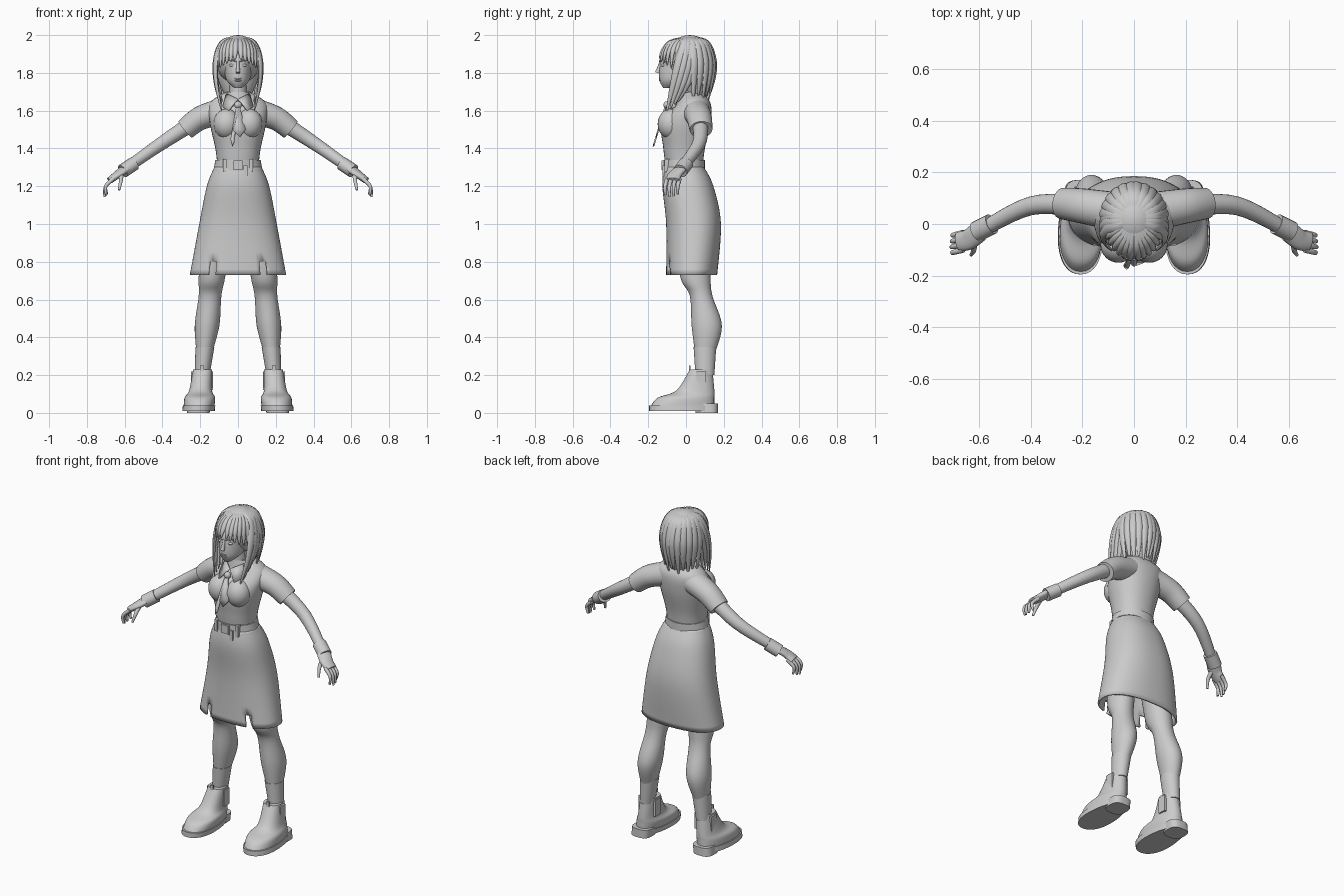
import bpy, bmesh, math
from mathutils import Vector, Matrix

cube = bpy.data.objects.get("Cube")
if cube:
    bpy.data.objects.remove(cube, do_unlink=True)

grey = bpy.data.materials.new("plain_grey")
grey.use_nodes = True
grey.diffuse_color = (.6, .6, .6, 1)
grey.node_tree.nodes["Principled BSDF"].inputs["Base Color"].default_value = grey.diffuse_color


def finish(name, bm, mirror=False, thickness=0):
    """Turn a bmesh into a smooth shaded object, optionally mirrored and thickened."""
    bmesh.ops.recalc_face_normals(bm, faces=bm.faces)
    mesh = bpy.data.meshes.new(name)
    bm.to_mesh(mesh)
    bm.free()
    mesh.materials.append(grey)
    mesh.shade_smooth()
    mesh.set_sharp_from_angle(angle=math.radians(50))
    part = bpy.data.objects.new(name, mesh)
    bpy.context.collection.objects.link(part)
    if thickness:
        shell = part.modifiers.new("Thickness", "SOLIDIFY")
        shell.thickness = thickness
        shell.offset = 0
    if mirror:
        part.modifiers.new("Mirror", "MIRROR").use_mirror_merge = False


def smooth(rows, steps=6):
    """Resample rows of numbers along a smooth curve through them."""
    padded = [rows[0], *rows, rows[-1]]
    result = []
    for before, start, end, after in zip(padded, padded[1:], padded[2:], padded[3:]):
        for step in range(steps):
            t = step / steps
            result.append([b + t * (c - a + t * (2*a - 5*b + 4*c - d + t * (3*b - a - 3*c + d))) / 2
                           for a, b, c, d in zip(before, start, end, after)])
    return result + [list(rows[-1])]


def skin(name, rings, mirror=False, caps=True, thickness=0, keep=None):
    """Join rings of points into one surface."""
    bm = bmesh.new()
    loops = [[bm.verts.new(point) for point in ring] for ring in rings]
    for low, high in zip(loops, loops[1:]):
        for i in range(len(low)):
            quad = [low[i - 1], low[i], high[i], high[i - 1]]
            if keep is None or keep(sum((v.co for v in quad), Vector()) / len(quad)):
                bm.faces.new(quad)
    if caps:
        bm.faces.new(loops[0])
        bm.faces.new(loops[-1])
    finish(name, bm, mirror, thickness)


def circle(sides):
    return [(math.cos(math.tau * i / sides), math.sin(math.tau * i / sides)) for i in range(sides)]


def loft(name, rows, sides=36, square=2, flare=0, mirror=False, **options):
    """Level rings from rows of height, centre y, half width, half depth."""
    rings = []
    for z, middle, wide, deep in smooth(rows):
        # Paired parts follow the spread stance of the legs
        centre = .21 - z / 10 if mirror else 0
        ring = []
        for corner in circle(sides):
            x, y = (math.copysign(abs(v) ** (2 / square), v) for v in corner)
            ring.append((centre + wide * x * (1 - flare * y), middle + deep * y, z))
        rings.append(ring)
    skin(name, rings, mirror=mirror, **options)


def tube(name, path, wide, thick, centre, end=1, ease=1, sides=16, mirror=True):
    """Flattened tube along a path; its flat side faces away from the centre."""
    points = [Vector(point) for point in smooth(path)]
    last = len(points) - 1
    rings = []
    for i, point in enumerate(points):
        along = (points[min(i + 1, last)] - points[max(i - 1, 0)]).normalized()
        out = point - Vector(centre)
        out = (out - along * out.dot(along)).normalized()
        side = along.cross(out)
        size = 1 + (end - 1) * (i / last) ** ease
        rings.append([point + size * (side * wide * x + out * thick * y) for x, y in circle(sides)])
    skin(name, rings, mirror=mirror)


def ball(name, place, size, mirror=False):
    bm = bmesh.new()
    bmesh.ops.create_uvsphere(bm, u_segments=24, v_segments=16, radius=1,
                              matrix=Matrix.LocRotScale(Vector(place), None, Vector(size)))
    finish(name, bm, mirror)


def box(name, place, size, mirror=False):
    bm = bmesh.new()
    bmesh.ops.create_cube(bm, size=1, matrix=Matrix.LocRotScale(Vector(place), None, Vector(size)))
    finish(name, bm, mirror)


def plate(name, points, mirror=False):
    bm = bmesh.new()
    bm.faces.new([bm.verts.new(point) for point in points])
    finish(name, bm, mirror, thickness=.008)


def outside_slit(centre):
    """False inside the two short slits at the front of the hem."""
    return centre.y > 0 or centre.z > .81 or abs(abs(centre.x) - .13) > .02


# Skirt, belt, buckle and loops
loft("skirt", [(1.3, -.01, .12, .1), (1.2, .01, .16, .13), (1, .04, .2, .14), (.73, .03, .25, .13)],
     sides=72, square=2.3, caps=False, thickness=.01, keep=outside_slit)
loft("belt", [(1.28, -.01, .13, .11), (1.34, -.01, .12, .11)])
box("belt_buckle", (0, -.12, 1.31), (.05, .02, .05))
box("belt_loop", (.07, -.1, 1.31), (.02, .03, .07), mirror=True)
box("belt_tab", (.04, -.12, 1.28), (.02, .01, .06))

# Shirt body, bust and sleeves
loft("shirt", [(1.32, -.01, .11, .1), (1.4, -.01, .12, .11), (1.54, 0, .15, .13),
               (1.64, .04, .15, .09), (1.7, .03, .06, .05)], square=2.2)
ball("bust", (.06, -.08, 1.53), (.07, .07, .08), mirror=True)
below = (0, 0, -9)
tube("sleeve", [(.08, .05, 1.6), (.2, .07, 1.56), (.28, .08, 1.5)], .075, .07, below, end=.8, sides=24)

# Arm, wristband and hand
tube("arm", [(.2, .07, 1.56), (.4, .07, 1.43), (.6, -.03, 1.29)], .045, .045, below, end=.6, sides=20)
tube("wristband", [(.55, 0, 1.32), (.61, -.03, 1.28)], .04, .037, below, sides=20)
tube("palm", [(.6, -.03, 1.29), (.64, -.06, 1.26), (.68, -.07, 1.23)], .04, .02, below, end=.9, ease=3)
for i, finger in enumerate(("index", "middle", "ring", "little")):
    y = -.1 + i / 45
    short = abs(i - 1.3) / 100
    tube(finger + "_finger", [(.66, y, 1.24), (.7, y - .01, 1.2), (.71 - short, y - .01, 1.14 + short)],
         .011, .011, (.6, y, 1.1), end=.5, ease=2)
tube("thumb", [(.62, -.06, 1.27), (.62, -.1, 1.23), (.63, -.12, 1.18)], .015, .015, (.7, 0, 1.2), end=.4)

# Leg and sock
loft("leg", [(.95, .04, .08, .09), (.72, .05, .07, .08), (.62, .08, .06, .06),
             (.46, .11, .065, .08), (.3, .1, .04, .05), (.2, .1, .04, .04)], mirror=True)
loft("sock", [(.35, .1, .05, .06), (.2, .1, .04, .05)], mirror=True)

# Boot with wide toe, sole, heel, side panels and pull tabs
loft("boot", [(.03, -.02, .08, .17), (.08, 0, .08, .15), (.12, .05, .06, .1), (.23, .08, .05, .06)],
     square=2.2, flare=.12, mirror=True)
loft("boot_sole", [(z, -.02, .085, .175) for z in (.01, .04)], square=2.2, flare=.12, mirror=True)
loft("boot_heel", [(z, .11, .06, .06) for z in (0, .05)], square=3, mirror=True)
for side, x in (("outer", .24), ("inner", .14)):
    box(side + "_boot_panel", (x, .08, .17), (.015, .05, .1), mirror=True)
box("boot_front_tab", (.19, .02, .23), (.02, .01, .04), mirror=True)
box("boot_back_tab", (.19, .13, .21), (.02, .02, .05), mirror=True)

# Neck and collar
loft("neck", [(z, .01, .045, .05) for z in (1.62, 1.78)])
loft("collar", [(1.65, .02, .08, .07), (1.7, .02, .06, .06)])
plate("collar_flap", [(0, -.08, 1.66), (.06, -.03, 1.69), (.08, -.06, 1.62), (.05, -.11, 1.6)], mirror=True)


def hang(name, outline):
    """Cloth plate that leans forward as it falls from the collar."""
    plate(name, [(x, -.11 - .3 * (1.62 - z), z) for x, z in outline])


# Tie
ball("tie_knot", (0, -.1, 1.63), (.02, .02, .02))
hang("tie_blade", [(-.01, 1.62), (.01, 1.62), (.04, 1.5), (.01, 1.46), (-.03, 1.5)])
hang("tie_tail", [(-.01, 1.6), (0, 1.6), (-.02, 1.43), (-.03, 1.41), (-.04, 1.45)])

# Head and face
skull = (0, .01, 1.83)
loft("head", [(1.72, -.1, .02, .02), (1.76, -.06, .06, .08), (1.83, -.02, .075, .12),
              (1.9, 0, .08, .12), (1.96, .01, .04, .06)])
tube("nose", [(0, -.13, 1.86), (0, -.15, 1.8)], .008, .01, skull, end=1.5, ease=2, mirror=False)
ball("eye", (.03, -.12, 1.84), (.016, .012, .008), mirror=True)
tube("brow", [(.01, -.14, 1.86), (.04, -.13, 1.87), (.06, -.11, 1.86)], .004, .004, skull, end=.5)
for lip, z in (("upper_lip", 1.77), ("lower_lip", 1.76)):
    ball(lip, (0, -.134, z), (.02, .01, .006))
ball("ear", (.08, -.01, 1.82), (.01, .02, .03), mirror=True)

# Hair base
ball("hair_cap", (0, .02, 1.87), (.12, .13, .13))
loft("hair_back", [(1.88, .05, .11, .09), (1.78, .06, .11, .08), (1.66, .06, .06, .05)])


def lock(name, degrees, depth, profile, wide=.026, sweep=0):
    """Strand from the crown down; the angle is measured from the face round to the back."""
    across, ahead = math.sin(math.radians(degrees)), math.cos(math.radians(degrees))
    path = [(.12 * reach * across, .02 - depth * reach * ahead - sweep * i * i, z)
            for i, (reach, z) in enumerate(profile)]
    tube(name, path, wide, .014, skull, end=.15, ease=3, sides=8)


# Back locks hang straight, side locks sweep forward, the fringe parts in the middle
crown = [(.1, 1.98), (.7, 1.96), (1, 1.87)]
for i in range(6):
    lock("back_lock", 100 + 15 * i, .13, crown + [(1, 1.78), (.8, 1.65 + i % 2 / 40)])
for i in range(4):
    lock("side_lock", 75 + 12 * i, .13, crown + [(1, 1.75), (.75, 1.6 + i / 60)], sweep=.006)
for i in range(6):
    lock("fringe_lock", 8 + 11 * i, .16, [(.1, 1.98), (.65, 1.96), (.92, 1.91), (1, 1.87 - i / 100)], wide=.018)
